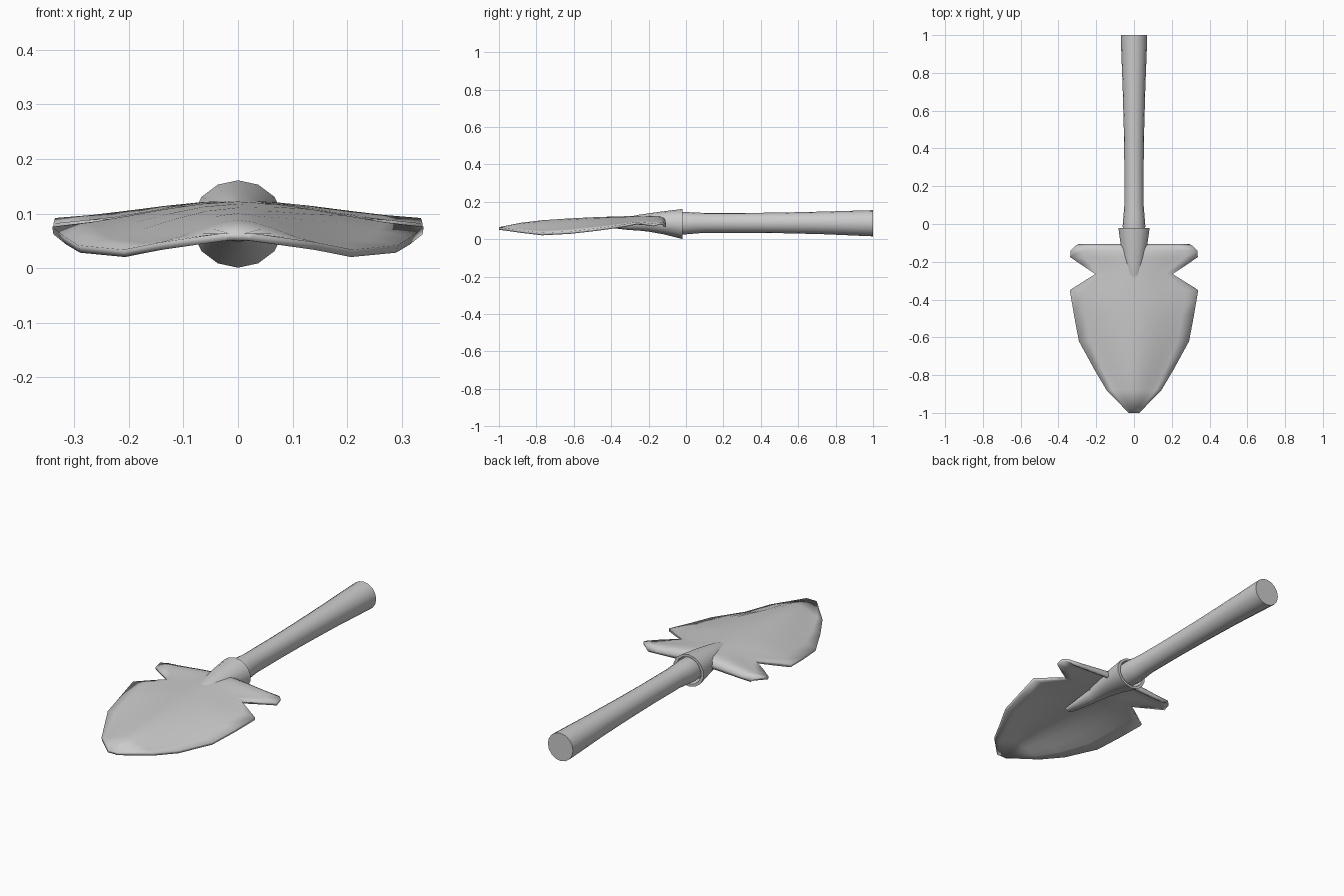
import bpy, bmesh, math

if "Cube" in bpy.data.objects:
    bpy.data.objects.remove(bpy.data.objects["Cube"])


def finish(name, bm, recalc=True, angle=40):
    if recalc:
        bmesh.ops.recalc_face_normals(bm, faces=bm.faces)
    mesh = bpy.data.meshes.new(name)
    bm.to_mesh(mesh)
    bm.free()
    ob = bpy.data.objects.new(name, mesh)
    bpy.context.collection.objects.link(ob)
    bpy.ops.object.select_all(action='DESELECT')
    ob.select_set(True)
    bpy.context.view_layer.objects.active = ob
    bpy.ops.object.shade_smooth_by_angle(angle=math.radians(angle))
    return ob


def tube(name, rings, sides):
    """Loft elliptical rings (y, x radius, z low, z high) along y, capped."""
    bm = bmesh.new()
    loops = []
    for y, rx, z0, z1 in rings:
        loops.append([bm.verts.new((rx * math.sin(2 * math.pi * i / sides), y,
                                    (z0 + z1) / 2 + (z1 - z0) / 2 * math.cos(2 * math.pi * i / sides)))
                      for i in range(sides)])
    for a, b in zip(loops, loops[1:]):
        for i in range(sides):
            j = (i + 1) % sides
            bm.faces.new((a[i], a[j], b[j], b[i]))
    bm.faces.new(loops[0])
    bm.faces.new(loops[-1])
    return finish(name, bm)


# Wooden handle, flared at the grip end and slightly at the socket
tube("handle", [(1.0, .070, .015, .155), (.93, .068, .018, .153), (.72, .060, .027, .147),
                (.5, .054, .032, .142), (.3, .051, .034, .140), (.1, .051, .034, .140),
                (.04, .056, .029, .143), (-.01, .060, .025, .145), (-.08, .055, .03, .14)], 16)

# Metal socket with an open rim, tapering into a rib on and under the blade
tube("socket", [(-.07, .062, .023, .145), (-.02, .070, .013, .149), (-.02, .085, .001, .161),
                (-.12, .071, .026, .149), (-.20, .056, .040, .138), (-.26, .044, .047, .129),
                (-.30, .036, .048, .120), (-.40, .030, .060, .108), (-.49, .022, .076, .096)], 14)

# Blade and rolled foot rests: rows of (y, half width, centre z, edge z)
rows = [(-1.0, .028, .064, .064), (-.88, .145, .088, .047), (-.77, .21, .101, .034),
        (-.62, .292, .111, .042), (-.48, .318, .118, .058), (-.35, .34, .122, .076),
        (-.265, .205, .124, .092), (-.215, .28, .125, .088), (-.175, .338, .125, .082),
        (-.14, .335, .124, .092), (-.117, .312, .114, .088), (-.107, .295, .096, .076),
        (-.108, .285, .076, .066)]
COLS = 10
bm = bmesh.new()
grid = []
for y, w, zc, ze in rows:
    line = []
    for i in range(COLS + 1):
        t = 2 * i / COLS - 1
        dome = .6 * (1 + math.cos(math.pi * t)) / 2 + .4 * (1 - abs(t) ** 1.5)
        line.append(bm.verts.new((w * t, y, ze + (zc - ze) * dome)))
    grid.append(line)
for a, b in zip(grid, grid[1:]):
    for i in range(COLS):
        bm.faces.new((a[i], a[i + 1], b[i + 1], b[i]))
blade = finish("blade", bm, recalc=False)
solid = blade.modifiers.new("thickness", 'SOLIDIFY')
solid.thickness = .014
solid.offset = -1
